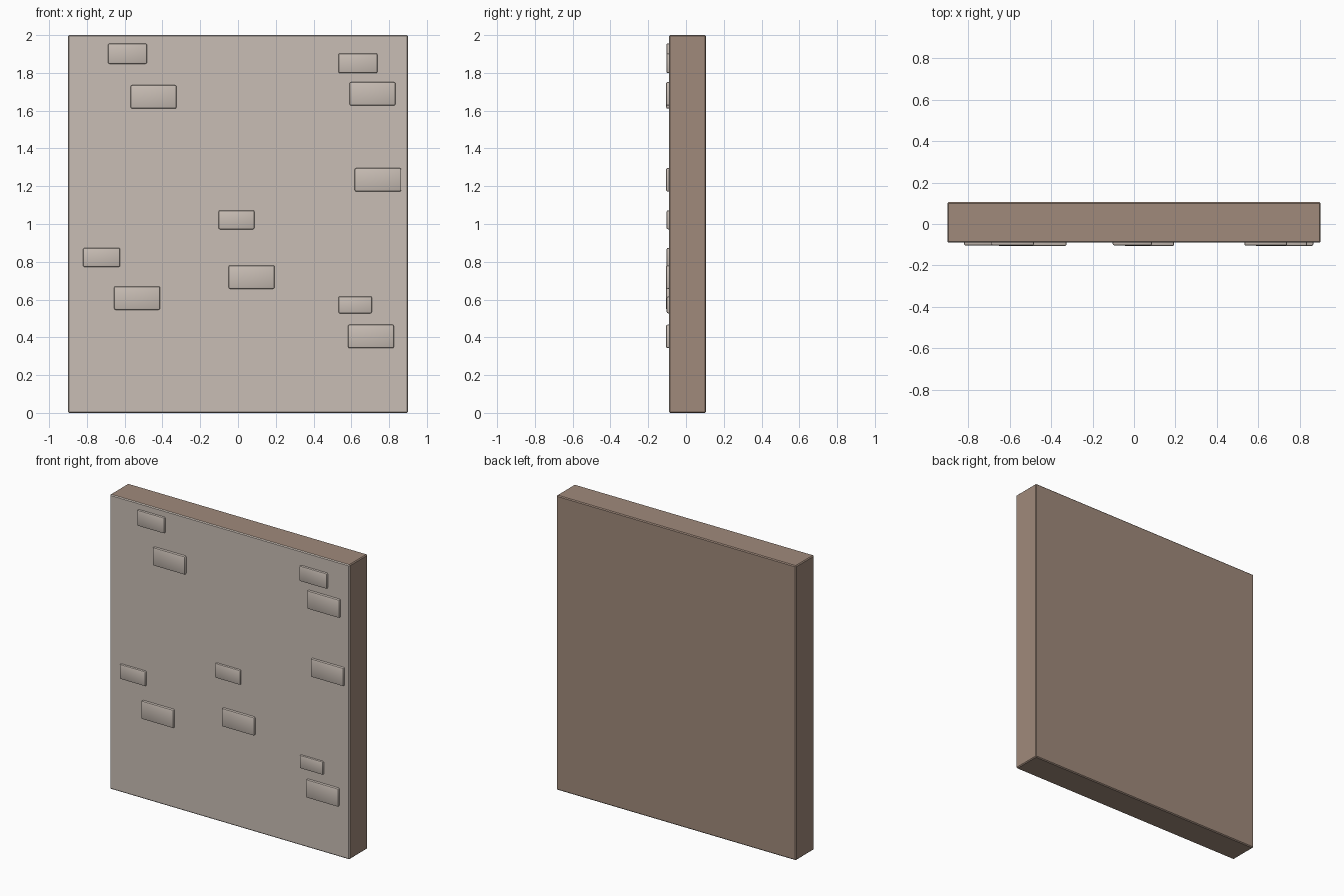
import bpy, bmesh

if "Cube" in bpy.data.objects:
    bpy.data.objects.remove(bpy.data.objects["Cube"])


def material(name, rgb):
    m = bpy.data.materials.new(name)
    m.diffuse_color = (*rgb, 1.0)
    m.use_nodes = True
    m.node_tree.nodes["Principled BSDF"].inputs["Base Color"].default_value = m.diffuse_color
    return m


plaster = material("pale_plaster", (0.584, 0.515, 0.462))
edge = material("brown_edge", (0.352, 0.254, 0.198))


def block(name, x0, x1, y0, y1, z0, z1, bevel, segments, mats):
    """Bevelled box spanning the given limits."""
    bm = bmesh.new()
    bmesh.ops.create_cube(bm, size=1.0)
    for v in bm.verts:
        v.co.x = x1 if v.co.x > 0 else x0
        v.co.y = y1 if v.co.y > 0 else y0
        v.co.z = z1 if v.co.z > 0 else z0
    bmesh.ops.bevel(bm, geom=bm.edges[:], offset=bevel, segments=segments,
                    profile=0.5, affect='EDGES')
    bmesh.ops.recalc_face_normals(bm, faces=bm.faces[:])
    bm.normal_update()
    # front-facing faces take the first material, all others the last
    for f in bm.faces:
        f.material_index = 0 if f.normal.y < -0.3 else len(mats) - 1
    me = bpy.data.meshes.new(name)
    bm.to_mesh(me)
    bm.free()
    for m in mats:
        me.materials.append(m)
    ob = bpy.data.objects.new(name, me)
    bpy.context.collection.objects.link(ob)
    return ob


FRONT = -0.09

# wall slab: pale plaster front, brown sides and back
block("wall_slab", -0.9, 0.9, FRONT, 0.106, 0.0, 2.0, 0.006, 1, [plaster, edge])

# exposed bricks: centre x, centre z, width, height, how far they stand out
bricks = [
    (-0.585, 1.902, 0.206, 0.108, 0.014),
    (-0.447, 1.673, 0.243, 0.124, 0.016),
    (0.635, 1.851, 0.206, 0.105, 0.014),
    (0.712, 1.689, 0.243, 0.124, 0.016),
    (0.741, 1.234, 0.246, 0.124, 0.016),
    (-0.008, 1.022, 0.190, 0.100, 0.013),
    (-0.722, 0.823, 0.196, 0.101, 0.013),
    (-0.534, 0.608, 0.243, 0.124, 0.016),
    (0.072, 0.719, 0.243, 0.124, 0.016),
    (0.620, 0.572, 0.177, 0.090, 0.012),
    (0.704, 0.405, 0.243, 0.124, 0.016),
]
for i, (x, z, w, h, d) in enumerate(bricks, 1):
    block(f"brick_{i}", x - w / 2, x + w / 2, FRONT - d, FRONT + 0.02,
          z - h / 2, z + h / 2, 0.008, 2, [plaster])

# smooth the rounded edges, keep corners crisp
bpy.ops.object.select_all(action='DESELECT')
for ob in bpy.context.collection.objects:
    ob.select_set(True)
    bpy.context.view_layer.objects.active = ob
bpy.ops.object.shade_smooth_by_angle(angle=0.6)
